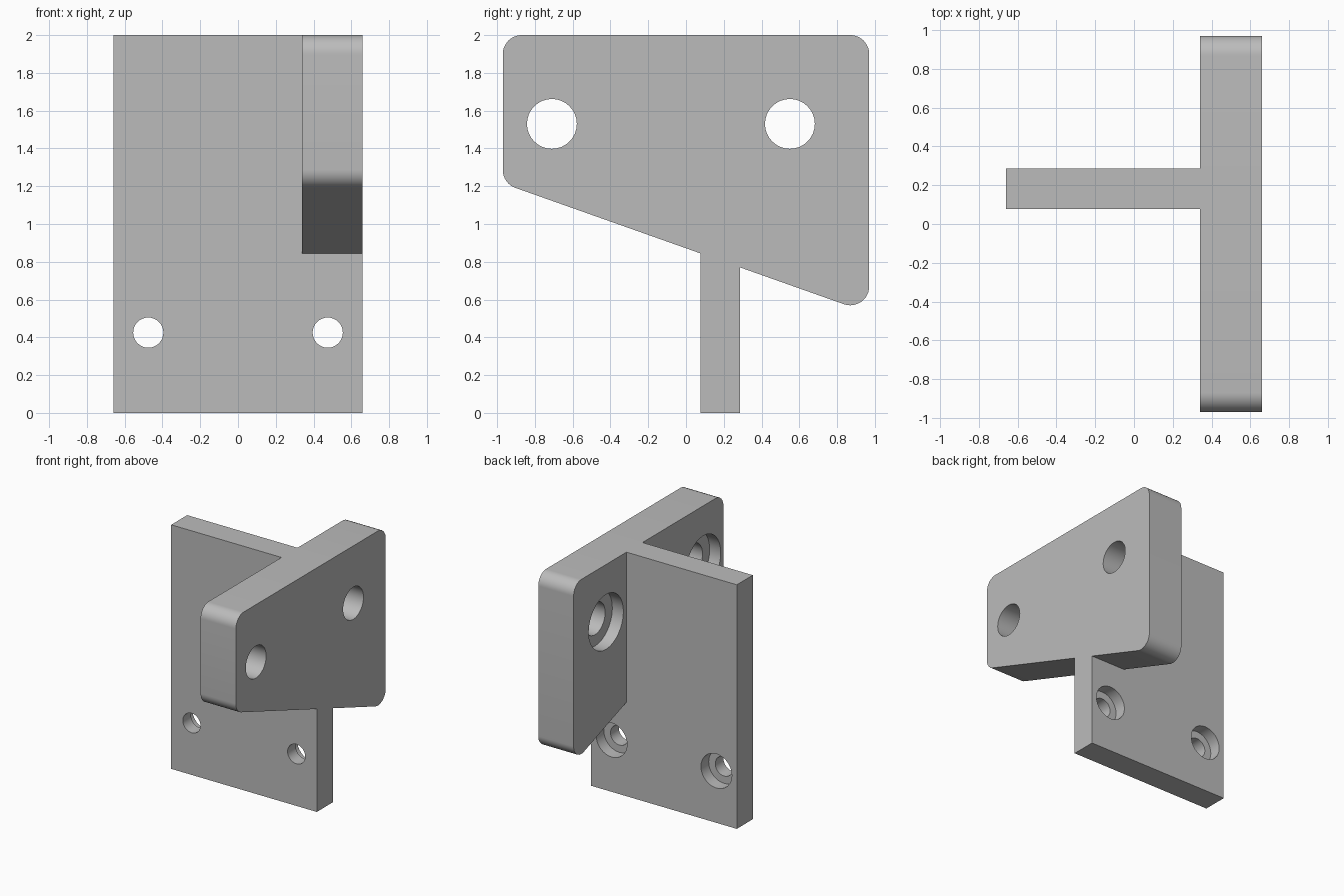
import bpy, bmesh, math
from mathutils import Matrix, Vector

cube = bpy.data.objects.get("Cube")
if cube:
    bpy.data.objects.remove(cube, do_unlink=True)

grey = bpy.data.materials.new("plain grey")
grey.use_nodes = True
colour = (0.5, 0.5, 0.5, 1)
grey.diffuse_color = colour
grey.node_tree.nodes["Principled BSDF"].inputs["Base Color"].default_value = colour


def make_object(name, bm):
    bmesh.ops.recalc_face_normals(bm, faces=bm.faces)
    mesh = bpy.data.meshes.new(name)
    bm.to_mesh(mesh)
    bm.free()
    mesh.materials.append(grey)
    obj = bpy.data.objects.new(name, mesh)
    bpy.context.collection.objects.link(obj)
    return obj


def combine(target, other, operation):
    """Apply a boolean and discard the second object."""
    mod = target.modifiers.new("Combine", 'BOOLEAN')
    mod.operation, mod.object, mod.solver = operation, other, 'EXACT'
    bpy.context.view_layer.objects.active = target
    bpy.ops.object.modifier_apply(modifier=mod.name)
    bpy.data.objects.remove(other, do_unlink=True)


def drill(target, centre, axis, radius, length):
    bm = bmesh.new()
    turn = Vector(axis).to_track_quat('Z', 'Y').to_matrix().to_4x4()
    bmesh.ops.create_cone(bm, cap_ends=True, segments=32, radius1=radius,
                          radius2=radius, depth=length,
                          matrix=Matrix.Translation(centre) @ turn)
    cutter = make_object("hole_cutter", bm)
    cutter.hide_render = True
    combine(target, cutter, 'DIFFERENCE')


def rounded(points, radius, steps=8):
    """Fillet every corner of a convex outline."""
    result = []
    for i, p in enumerate(points):
        p = Vector(p)
        a = (Vector(points[i - 1]) - p).normalized()
        b = (Vector(points[(i + 1) % len(points)]) - p).normalized()
        half = a.angle(b) / 2
        centre = p + (a + b).normalized() * radius / math.sin(half)
        start = p + a * radius / math.tan(half) - centre
        end = p + b * radius / math.tan(half) - centre
        for k in range(steps + 1):
            result.append(centre + start.lerp(end, k / steps).normalized() * radius)
    return result


# Upright plate
X, FRONT, BACK, INNER = 0.66, 0.078, 0.285, 0.34
bm = bmesh.new()
bmesh.ops.create_cube(bm, size=1, matrix=Matrix.Translation((0, (FRONT + BACK) / 2, 1))
                      @ Matrix.Diagonal((2 * X, BACK - FRONT, 2, 1)))
bracket = make_object("mounting_bracket", bm)

# Side flange with rounded corners and a sloping lower edge
bm = bmesh.new()
outline = rounded([(-0.97, 2), (0.97, 2), (0.97, 0.528), (-0.97, 1.215)], 0.1)
face = bm.faces.new([bm.verts.new((INNER, y, z)) for y, z in outline])
grown = bmesh.ops.extrude_face_region(bm, geom=[face])
bmesh.ops.translate(bm, vec=(X - INNER, 0, 0),
                    verts=[g for g in grown["geom"] if isinstance(g, bmesh.types.BMVert)])
combine(bracket, make_object("side_flange", bm), 'UNION')

# Flange holes, counterbored on the inner face
for y in (-0.71, 0.55):
    drill(bracket, (0.5, y, 1.53), (1, 0, 0), 0.132, 0.6)
    drill(bracket, (INNER, y, 1.53), (1, 0, 0), 0.225, 0.2)

# Plate holes, counterbored on the back
for x in (-0.475, 0.475):
    drill(bracket, (x, 0.18, 0.425), (0, 1, 0), 0.08, 0.5)
    drill(bracket, (x, BACK, 0.425), (0, 1, 0), 0.14, 0.2)

bpy.ops.object.select_all(action='DESELECT')
bracket.select_set(True)
bpy.context.view_layer.objects.active = bracket
bpy.ops.object.shade_smooth_by_angle(angle=math.radians(30))
